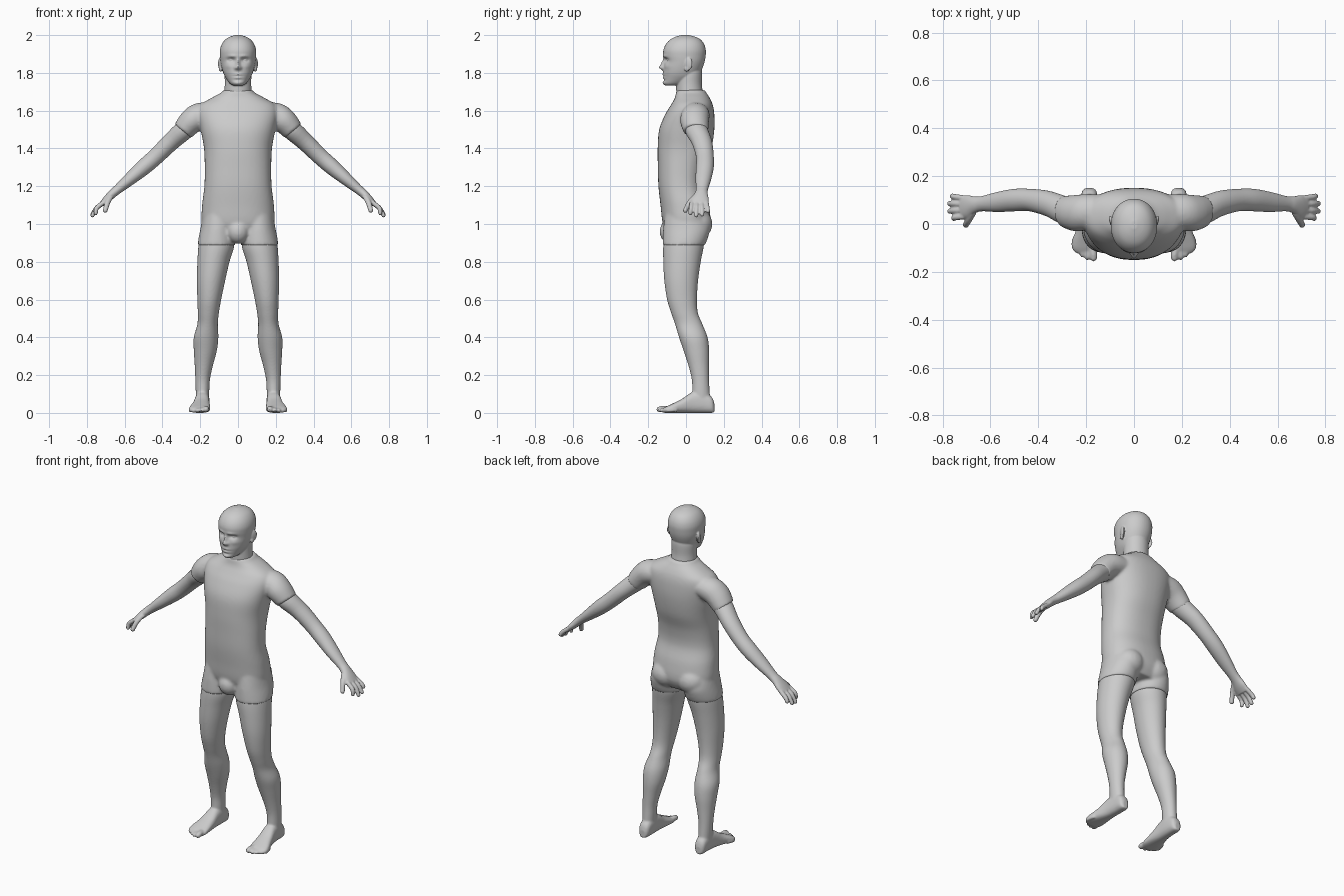
import bpy, bmesh, math
from mathutils import Vector, Matrix

X, Y, Z = Vector((1, 0, 0)), Vector((0, 1, 0)), Vector((0, 0, 1))


def spline(a, b, c, d, t):
    return [0.5 * (2*q + (r-p)*t + (2*p-5*q+4*r-s)*t*t + (3*q-p-3*r+s)*t**3)
            for p, q, r, s in zip(a, b, c, d)]


def loft(bm, secs, u, along=None, n=40, p=2.0, steps=5):
    """Smooth tube through sections (x, y, z, radius_u, radius_v)."""
    rows = []
    for i in range(len(secs) - 1):
        four = [secs[max(0, min(len(secs) - 1, i + k))] for k in (-1, 0, 1, 2)]
        rows += [spline(*four, k / steps) for k in range(steps)]
    rows.append(secs[-1])
    rings = []
    for i, row in enumerate(rows):
        c = Vector(row[:3])
        t = along or (Vector(rows[min(i+1, len(rows)-1)][:3]) - Vector(rows[max(i-1, 0)][:3])).normalized()
        v = t.cross(u).normalized()
        ring = []
        for k in range(n):
            a = 2 * math.pi * k / n
            cu, sv = math.cos(a), math.sin(a)
            cu = math.copysign(abs(cu) ** (2 / p), cu)
            sv = math.copysign(abs(sv) ** (2 / p), sv)
            ring.append(bm.verts.new(c + u * cu * row[3] + v * sv * row[4]))
        rings.append(ring)
    for a, b in zip(rings, rings[1:]):
        for k in range(n):
            bm.faces.new((a[k], a[(k+1) % n], b[(k+1) % n], b[k]))
    bm.faces.new(rings[0][::-1])
    bm.faces.new(rings[-1])


def upright(bm, rows, p=2.0):
    """Loft of level sections (z, centre x, half width, front y, back y)."""
    loft(bm, [(cx, (f+b)/2, z, w, (b-f)/2) for z, cx, w, f, b in rows], X, Z, 48, p)


def ball(bm, c, r, rot=0):
    m = Matrix.Translation(c) @ Matrix.Rotation(rot, 4, 'Z') @ Matrix.Diagonal((*r, 1))
    bmesh.ops.create_uvsphere(bm, u_segments=24, v_segments=14, radius=1, matrix=m)


def finger(bm, pts, r, u):
    """Round-tipped digit along three points."""
    a, b, c = [Vector(q) for q in pts]
    tip = c - (c - b).normalized() * r * 0.8
    loft(bm, [(*a, r, r), (*b, r, r), (*tip, r*.9, r*.9)], u, n=14, steps=4)
    ball(bm, tip, (r*.9,) * 3)


def part(name, bm, voxel, smooth):
    """Mirror to the other side, fuse the pieces and relax the skin."""
    bmesh.ops.recalc_face_normals(bm, faces=bm.faces[:])
    me = bpy.data.meshes.new(name)
    bm.to_mesh(me)
    bm.free()
    ob = bpy.data.objects.new(name, me)
    bpy.context.collection.objects.link(ob)
    mir = ob.modifiers.new("mirror", 'MIRROR')
    mir.use_mirror_merge = False
    rm = ob.modifiers.new("fuse", 'REMESH')
    rm.mode, rm.voxel_size, rm.use_smooth_shade = 'VOXEL', voxel, True
    sm = ob.modifiers.new("relax", 'SMOOTH')
    sm.factor, sm.iterations = 0.5, smooth
    return ob


# Suit: torso, short sleeves and short trouser legs
bm = bmesh.new()
upright(bm, [(.935, 0, .15, -.09, .10), (1.0, 0, .19, -.122, .13), (1.1, 0, .19, -.135, .12),
             (1.2, 0, .178, -.146, .095), (1.3, 0, .176, -.149, .105), (1.4, 0, .18, -.15, .135),
             (1.5, 0, .198, -.142, .15), (1.58, 0, .212, -.11, .15), (1.63, 0, .2, -.08, .142),
             (1.665, 0, .145, -.06, .127), (1.695, 0, .09, -.053, .108), (1.71, 0, .078, -.05, .1)], 2.3)
loft(bm, [(.1, .05, 1.585, .07, .05), (.195, .05, 1.575, .075, .068), (.245, .045, 1.545, .076, .067),
          (.292, .052, 1.492, .066, .057)], Y)
upright(bm, [(1.06, .1, .085, -.11, .1), (.98, .108, .09, -.12, .125), (.93, .111, .097, -.123, .117),
             (.887, .114, .1, -.124, .1)])
ball(bm, (.085, .06, 1.0), (.085, .08, .08))
ball(bm, (0, -.08, .96), (.06, .06, .065))
part("shirt_and_shorts", bm, .008, 7)

# Arms with hands
bm = bmesh.new()
loft(bm, [(.2, .045, 1.56, .05, .045), (.285, .055, 1.497, .061, .052), (.36, .085, 1.43, .054, .047),
          (.435, .1, 1.357, .047, .044), (.5, .1, 1.3, .047, .042), (.57, .092, 1.24, .042, .034),
          (.635, .085, 1.185, .032, .025), (.665, .08, 1.16, .035, .023), (.695, .073, 1.13, .048, .02),
          (.72, .071, 1.105, .049, .015)], Y)
for y, ty, tx, tz in ((.032, .022, .755, 1.048), (.058, .053, .775, 1.037),
                      (.083, .086, .776, 1.042), (.108, .118, .765, 1.06)):
    finger(bm, [(.71, y, 1.115), (.748, (y + ty) / 2, 1.085), (tx, ty, tz)], .0125, Y)
finger(bm, [(.67, .05, 1.15), (.69, .018, 1.115), (.706, -.008, 1.062)], .0145, Y)
part("arms_and_hands", bm, .0045, 3)

# Legs with feet
bm = bmesh.new()
upright(bm, [(.98, .11, .085, -.105, .1), (.89, .114, .095, -.12, .095), (.8, .13, .085, -.12, .078),
             (.7, .143, .075, -.115, .064), (.6, .152, .063, -.1, .058), (.53, .157, .056, -.079, .063),
             (.47, .161, .054, -.058, .087), (.4, .169, .065, -.037, .114), (.33, .173, .061, -.013, .123),
             (.25, .181, .048, .013, .122), (.18, .187, .039, .03, .122), (.12, .188, .036, .033, .125),
             (.05, .188, .033, .03, .13)])
foot = [(.15, .187, .016, .05), (.135, .187, .031, .085), (.085, .187, .036, .115), (.03, .19, .039, .108),
        (-.02, .195, .046, .075), (-.07, .202, .055, .05), (-.1, .204, .055, .036), (-.118, .204, .045, .026)]
loft(bm, [(cx, y, h/2, w, h/2) for y, cx, w, h in foot], X, -Y, p=2.5)
for x, y, r in ((.169, -.155, .0165), (.195, -.15, .012), (.216, -.139, .0115), (.235, -.123, .011), (.251, -.103, .011)):
    finger(bm, [(.2 + (x-.2)*.85, y + .055, r + .005), (x, y + .025, r + .004), (x, y, r)], r, X)
part("legs_and_feet", bm, .006, 4)

# Head: skull loft, face modelled by soft bumps, then eyes, ears and neck
bm = bmesh.new()
upright(bm, [(1.733, 0, .025, -.108, -.04), (1.745, 0, .044, -.119, .01), (1.775, 0, .066, -.119, .06),
             (1.8, 0, .078, -.12, .075), (1.83, 0, .087, -.118, .089), (1.86, 0, .093, -.115, .099),
             (1.89, 0, .096, -.12, .104), (1.92, 0, .096, -.12, .105), (1.95, 0, .087, -.108, .097),
             (1.975, 0, .069, -.086, .079), (1.991, 0, .044, -.056, .05), (2.001, 0, .012, -.02, .012)], 2.1)
bmesh.ops.subdivide_edges(bm, edges=bm.edges[:], cuts=1, use_grid_fill=True)
bumps = [(0, 1.829, .013, .013, .023), (0, 1.852, .009, .02, .016), (.014, 1.826, .007, .008, .007),
         (.036, 1.868, .02, .011, -.016), (.03, 1.889, .024, .007, .005), (.05, 1.835, .02, .014, .004),
         (0, 1.792, .022, .006, .005), (0, 1.774, .02, .006, .005), (0, 1.783, .026, .003, -.005),
         (0, 1.762, .03, .007, -.005), (0, 1.746, .02, .01, .005)]
for v in bm.verts:
    if v.co.y < -.03:
        x, z = abs(v.co.x), v.co.z
        v.co.y -= sum(d * math.exp(-((x-bx)/sx)**2 - ((z-bz)/sz)**2) for bx, bz, sx, sz, d in bumps)
ball(bm, (.035, -.088, 1.868), (.015, .013, .01))
ball(bm, (.094, .012, 1.848), (.009, .024, .034), -.35)
ball(bm, (.092, .004, 1.822), (.009, .013, .016), -.2)
upright(bm, [(1.64, 0, .078, -.045, .095), (1.69, 0, .073, -.051, .09), (1.74, 0, .07, -.052, .084),
             (1.8, 0, .07, -.05, .085), (1.84, 0, .06, -.04, .08)])
part("head_and_neck", bm, .004, 3)
